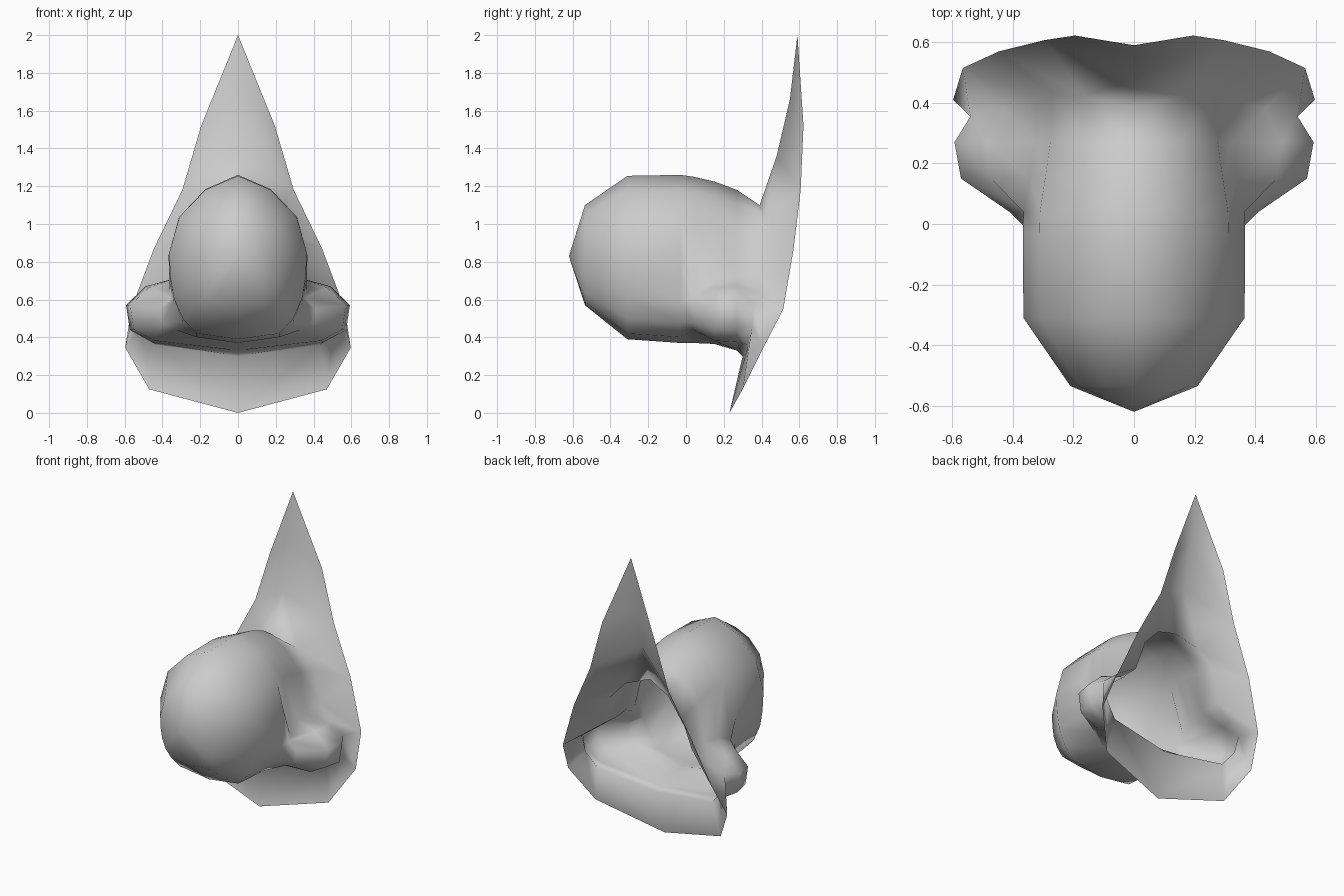
import bpy, bmesh
from math import sin, cos, radians

if "Cube" in bpy.data.objects:
    bpy.data.objects.remove(bpy.data.objects["Cube"])

bm = bmesh.new()


def verts(points):
    return [bm.verts.new(p) for p in points]


# Normalised half cross-section of the nose, from top centre to bottom centre
SECTION = [(0, 1), (.47, .83), (.85, .5), (1, .05), (.98, -.25),
           (.93, -.5), (.8, -.75), (.6, -.93), (0, -1)]


def ring(y, top, bottom, w, bump=None):
    """Half ring of the nose; bump = (centre x, radius) bulges the nostril."""
    mid, h = (top + bottom) / 2, (top - bottom) / 2
    pts = [(u * w, y, mid + v * h) for u, v in SECTION]
    if bump:
        cx, r = bump
        cz = .525
        pts[3] = (w, y, cz + r + .04)
        for i, a in zip(range(4, 8), (75, 18, -35, -88)):
            pts[i] = (cx + r * cos(radians(a)), y, cz + r * sin(radians(a)))
    return verts(pts)


# Nose bulb, swelling into the nostril towards the back
rings = [
    ring(-.535, 1.10, .57, .21),
    ring(-.31, 1.255, .39, .365),
    ring(-.03, 1.26, .37, .367),
    ring(.04, 1.25, .37, .365, (.33, .085)),
    ring(.15, 1.225, .365, .345, (.435, .143)),
    ring(.27, 1.18, .33, .325, (.45, .15)),
    # opening where the nose meets the plate
    verts([(0, .39, 1.10), (.16, .42, 1.04), (.27, .43, .92), (.33, .41, .72),
           (.43, .38, .64), (.54, .355, .58), (.51, .35, .46), (.43, .33, .36),
           (0, .30, .30)]),
]
for a, b in zip(rings, rings[1:]):
    for i in range(8):
        bm.faces.new((a[i], a[i + 1], b[i + 1], b[i]))

# Front tip of the nose
tip = bm.verts.new((0, -.62, .83))
for i in range(8):
    bm.faces.new((tip, rings[0][i + 1], rings[0][i]))

# Thin back plate: outer outline and the ridge rising to the point
b = rings[-1]
o = verts([(0, .59, 2), (.195, .622, 1.52), (.295, .607, 1.18), (.445, .57, .87),
           (.565, .515, .55), (.597, .41, .345), (.47, .30, .125), (0, .23, 0)])
c = verts([(0, .55, 1.66), (0, .48, 1.36)])
for f in [(o[0], c[0], o[1]), (c[0], c[1], o[2], o[1]), (c[1], b[0], b[1], o[2]),
          (b[1], b[2], o[3], o[2]), (b[2], b[3], o[3]), (b[3], b[4], o[4], o[3]),
          (b[4], b[5], o[4]), (b[5], b[6], o[5], o[4]), (b[6], b[7], o[6], o[5]),
          (b[7], b[8], o[7], o[6])]:
    bm.faces.new(f)

for f in bm.faces:
    f.smooth = True
mesh = bpy.data.meshes.new("nose_mask")
bm.to_mesh(mesh)
bm.free()
nose = bpy.data.objects.new("nose_mask", mesh)
bpy.context.collection.objects.link(nose)

# Other half
mirror = nose.modifiers.new("mirror", 'MIRROR')
mirror.use_axis[0] = True
mirror.use_clip = True
